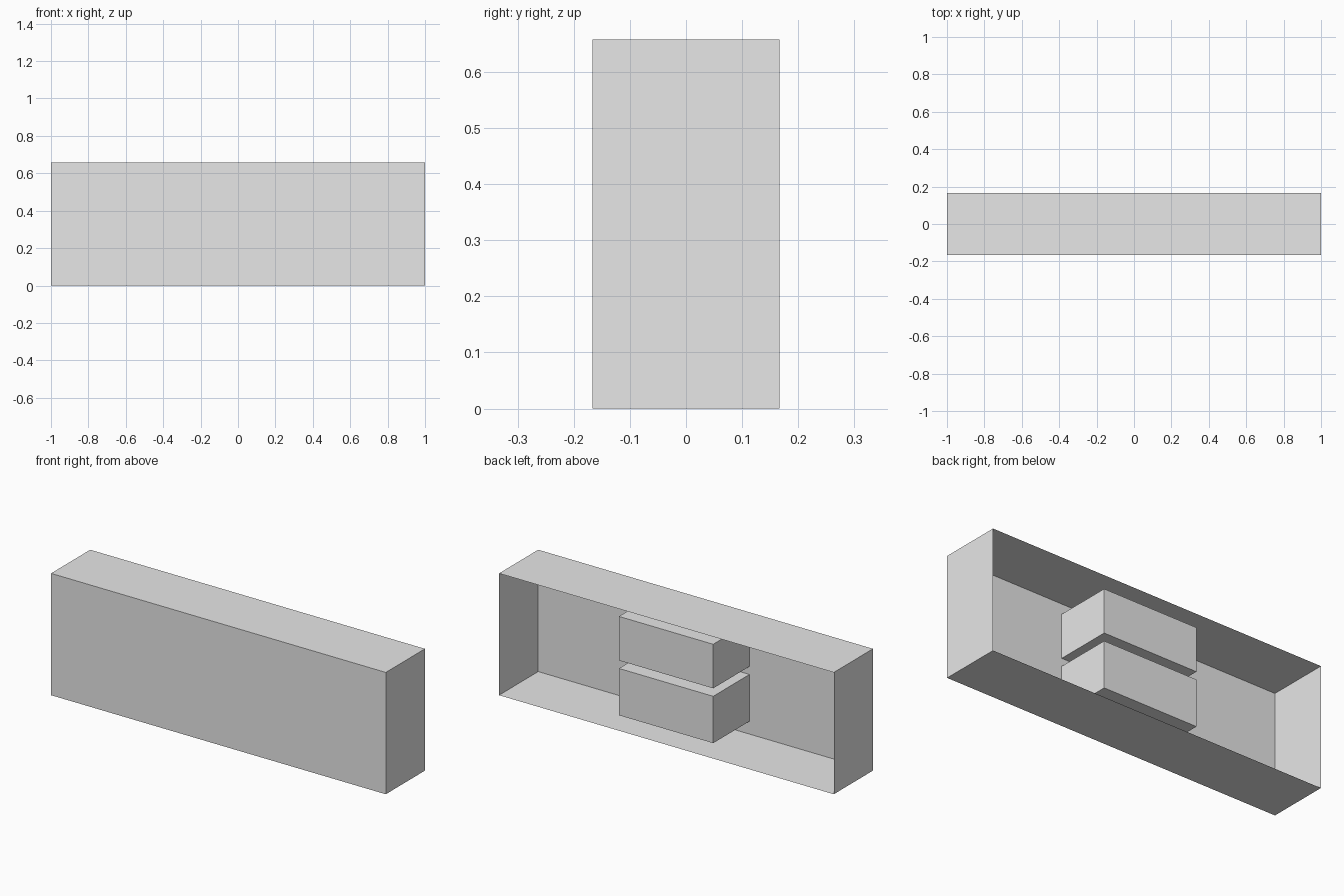
import bpy
import bmesh
from mathutils import Matrix, Vector

if "Cube" in bpy.data.objects:
    bpy.data.objects.remove(bpy.data.objects["Cube"])

grey = bpy.data.materials.new("light_grey")
grey.diffuse_color = (0.8, 0.8, 0.8, 1)
grey.use_nodes = True
grey.node_tree.nodes["Principled BSDF"].inputs["Base Color"].default_value = grey.diffuse_color


def open_box(name, low, high, open_dir):
    """Thin-walled box without the face that looks along open_dir."""
    low, high, open_dir = Vector(low), Vector(high), Vector(open_dir)
    bm = bmesh.new()
    bmesh.ops.create_cube(bm, size=1)
    bm.normal_update()
    gone = [f for f in bm.faces if f.normal.dot(open_dir) > 0.9]
    bmesh.ops.delete(bm, geom=gone, context='FACES')
    place = Matrix.Translation((low + high) / 2) @ Matrix.Diagonal((high - low).to_4d())
    bmesh.ops.transform(bm, matrix=place, verts=bm.verts)
    mesh = bpy.data.meshes.new(name)
    bm.to_mesh(mesh)
    bm.free()
    mesh.materials.append(grey)
    obj = bpy.data.objects.new(name, mesh)
    bpy.context.collection.objects.link(obj)
    return obj


# Outer shell, open at the back
open_box("shell", (-1, -0.167, 0), (1, 0.167, 0.658), (0, 1, 0))

# Two blocks standing on the inner side of the front wall
for name, bottom, top in (("lower_block", 0.069, 0.322), ("upper_block", 0.365, 0.603)):
    open_box(name, (-0.262, -0.167, bottom), (0.301, 0.142, top), (0, -1, 0))
